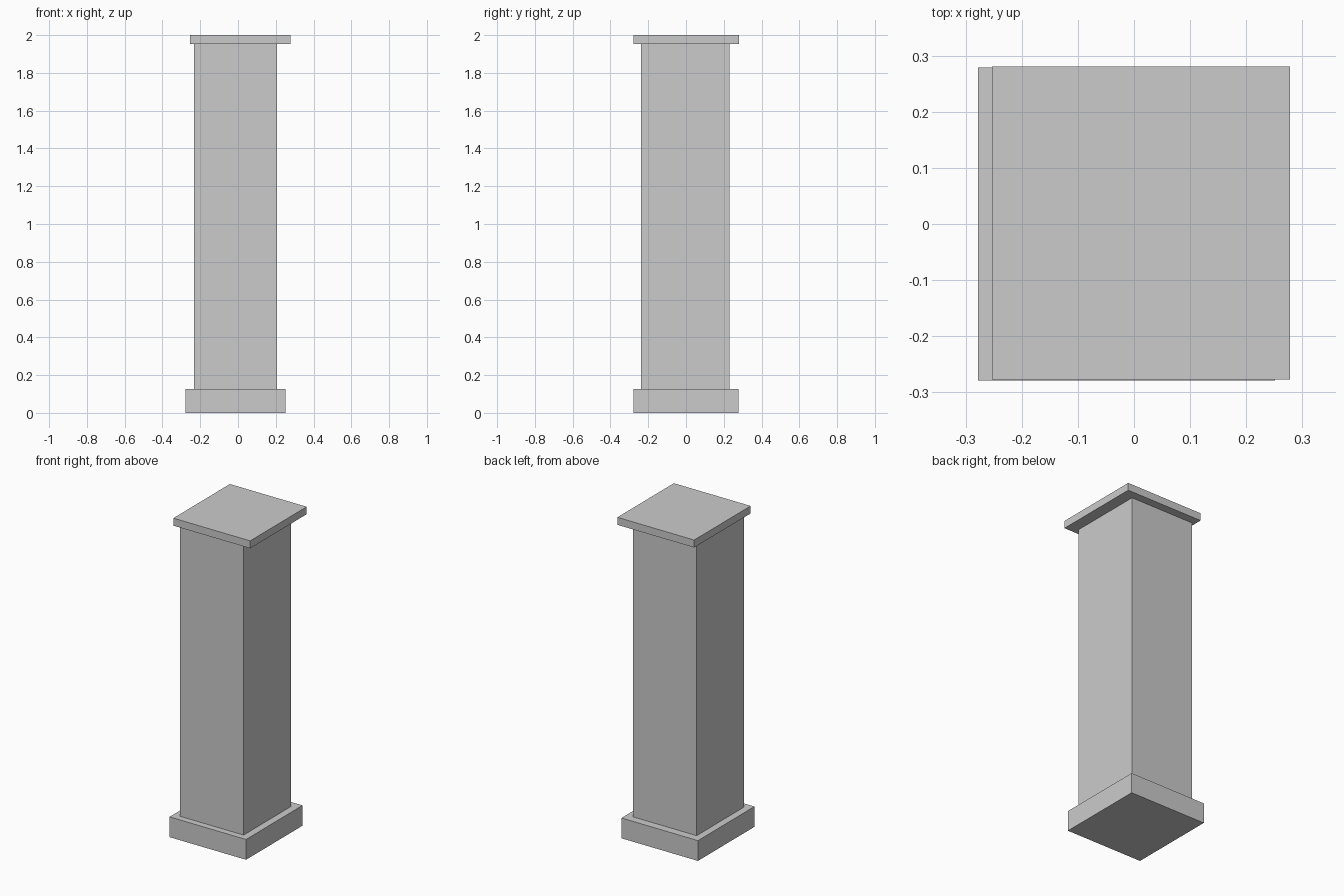
import bpy
import bmesh

if "Cube" in bpy.data.objects:
    bpy.data.objects.remove(bpy.data.objects["Cube"])


def box(name, x0, x1, y0, y1, z0, z1):
    """Axis-aligned box between the given limits."""
    bm = bmesh.new()
    bmesh.ops.create_cube(bm, size=1)
    bmesh.ops.scale(bm, vec=(x1 - x0, y1 - y0, z1 - z0), verts=bm.verts)
    bmesh.ops.translate(bm, vec=((x0 + x1) / 2, (y0 + y1) / 2, (z0 + z1) / 2), verts=bm.verts)
    mesh = bpy.data.meshes.new(name)
    bm.to_mesh(mesh)
    bm.free()
    obj = bpy.data.objects.new(name, mesh)
    bpy.context.collection.objects.link(obj)
    return obj


# Plinth at the foot, set slightly to the left
box("base", -0.278, 0.251, -0.279, 0.279, 0.0, 0.127)
# Square pillar body
box("shaft", -0.234, 0.206, -0.239, 0.229, 0.127, 1.953)
# Thin slab on top, set slightly to the right
box("cap", -0.253, 0.278, -0.277, 0.281, 1.953, 2.0)
